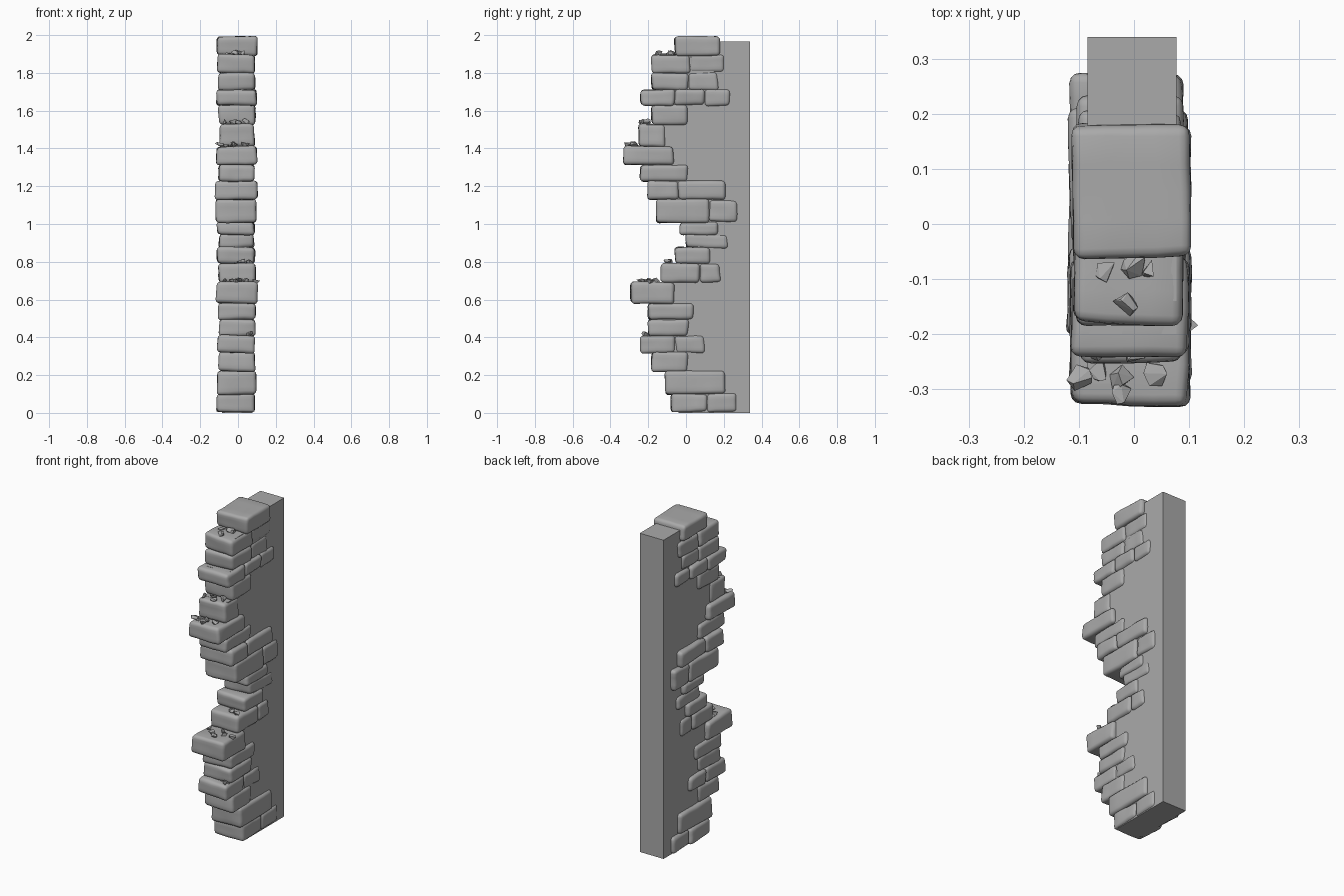
import bpy, bmesh, math, random
from mathutils import Vector, Matrix, noise

random.seed(7)
if "Cube" in bpy.data.objects:
    bpy.data.objects.remove(bpy.data.objects["Cube"], do_unlink=True)

stone = bpy.data.materials.new("grey stone")
stone.use_nodes = True
GREY = (0.4, 0.4, 0.4, 1)
stone.diffuse_color = GREY
stone.node_tree.nodes["Principled BSDF"].inputs["Base Color"].default_value = GREY


def finish(bm, name, smooth=False):
    bmesh.ops.recalc_face_normals(bm, faces=bm.faces)
    mesh = bpy.data.meshes.new(name)
    bm.to_mesh(mesh)
    bm.free()
    mesh.materials.append(stone)
    for p in mesh.polygons:
        p.use_smooth = smooth
    obj = bpy.data.objects.new(name, mesh)
    bpy.context.collection.objects.link(obj)
    return obj


def brick(name, x0, x1, y0, y1, z0, z1):
    """Hand-cut block: skewed corners, rounded edges, gently uneven faces."""
    bm = bmesh.new()
    size = Vector((x1 - x0, y1 - y0, z1 - z0))
    mid = Vector((x0 + x1, y0 + y1, z0 + z1)) / 2
    bmesh.ops.create_cube(bm, size=1)
    for v in bm.verts:
        v.co = Vector(a * b for a, b in zip(v.co, size)) + mid
        v.co += Vector(random.uniform(-1, 1) for _ in range(3)) * 0.005
    bmesh.ops.bevel(bm, geom=bm.edges[:], offset=0.019, segments=3,
                    profile=0.5, affect='EDGES')
    long_edges = [e for e in bm.edges if e.calc_length() > 0.03]
    bmesh.ops.subdivide_edges(bm, edges=long_edges, cuts=3, use_grid_fill=True)
    seed = Vector(random.uniform(0, 50) for _ in range(3))
    for v in bm.verts:
        v.co += noise.noise_vector(v.co * 14 + seed) * 0.004
        v.co.z = max(v.co.z, 0.004)
    return finish(bm, name, smooth=True)


# Courses from the ground up: top height, left and right faces, then joints in y
COURSES = [
    (.10, -.11, .09, (-.08, .11, .27)),
    (.22, -.11, .095, (-.11, .205)),
    (.32, -.10, .09, (-.18, .01)),
    (.41, -.11, .09, (-.24, -.055, .10)),
    (.495, -.10, .09, (-.20, .01)),
    (.58, -.105, .09, (-.20, .04)),
    (.69, -.115, .10, (-.29, -.06)),
    (.79, -.105, .095, (-.13, .07, .18)),
    (.875, -.11, .09, (-.06, .13)),
    (.945, -.10, .085, (.0, .22)),
    (1.01, -.11, .09, (-.03, .17)),
    (1.13, -.12, .095, (-.16, .125, .27)),
    (1.225, -.12, .10, (-.20, -.04, .21)),
    (1.315, -.105, .09, (-.24, .01)),
    (1.41, -.115, .10, (-.33, -.07)),
    (1.53, -.095, .085, (-.25, -.11)),
    (1.63, -.105, .09, (-.18, .01)),
    (1.71, -.115, .10, (-.24, -.06, .10, .23)),
    (1.80, -.105, .09, (-.18, .01, .17)),
    (1.895, -.11, .09, (-.18, .02, .205)),
    (1.99, -.113, .102, (-.06, .18)),
]
CORE_TOP, CORE_BACK = 1.965, .34
outline = [(CORE_BACK, CORE_TOP), (CORE_BACK, 0)]
base = 0.005
for i, (top, left, right, joints) in enumerate(COURSES):
    for j in range(len(joints) - 1):
        inset = 0.005 * j
        brick(f"brick_{i + 1}_{j + 1}", left + inset, right - inset,
              joints[j] - 0.001, joints[j + 1] + 0.001, base - 0.002, top + 0.002)
    # Core stays tucked behind the front of each course
    front = joints[0] + 0.04
    outline += [(front, base if i else 0), (front, min(top, CORE_TOP))]
    base = top

# Plain wall core, stepped behind the bricks
bm = bmesh.new()
face = bm.faces.new([bm.verts.new((-.085, y, z)) for y, z in outline])
side = bmesh.ops.extrude_face_region(bm, geom=[face])
bmesh.ops.translate(bm, vec=(.162, 0, 0),
                    verts=[v for v in side["geom"] if isinstance(v, bmesh.types.BMVert)])
finish(bm, "wall_core")


def rubble(name, x, y, z, r):
    """Angular chip: hull of a few random points on a flattened ball."""
    bm = bmesh.new()
    for k in range(9):
        d = Vector(random.gauss(0, 1) for _ in range(3)).normalized()
        bm.verts.new(Vector((d.x, d.y, d.z * 0.75)) * r)
    hull = bmesh.ops.convex_hull(bm, input=bm.verts[:])
    bmesh.ops.delete(bm, geom=list({g for g in hull["geom_interior"]
                                    if isinstance(g, bmesh.types.BMVert)}), context='VERTS')
    low = min(v.co.z for v in bm.verts)
    bmesh.ops.translate(bm, vec=(x, y, z - low - 0.006), verts=bm.verts)
    finish(bm, name)


# Loose chips lying on the ledges: height, then spots
LEDGES = [
    (.41, [(.06, -.215)]),
    (.69, [(-.08, -.17), (-.03, -.21), (.01, -.16), (.045, -.2), (.095, -.19), (0, -.24)]),
    (.79, [(.02, -.08), (.06, -.1)]),
    (1.41, [(-.1, -.28), (-.06, -.265), (-.025, -.28), (.035, -.275), (-.025, -.31)]),
    (1.53, [(-.075, -.23), (-.02, -.21), (0, -.235), (.04, -.21)]),
    (1.895, [(-.05, -.085), (0, -.075), (.035, -.085), (-.015, -.145)]),
    (1.975, [(.06, -.025)]),
]
for i, (z, spots) in enumerate(LEDGES):
    for j, (x, y) in enumerate(spots):
        r = 0.016 if z > 1.95 else random.uniform(.021, .027)
        rubble(f"rubble_{i + 1}_{j + 1}", x, y, z, r)
